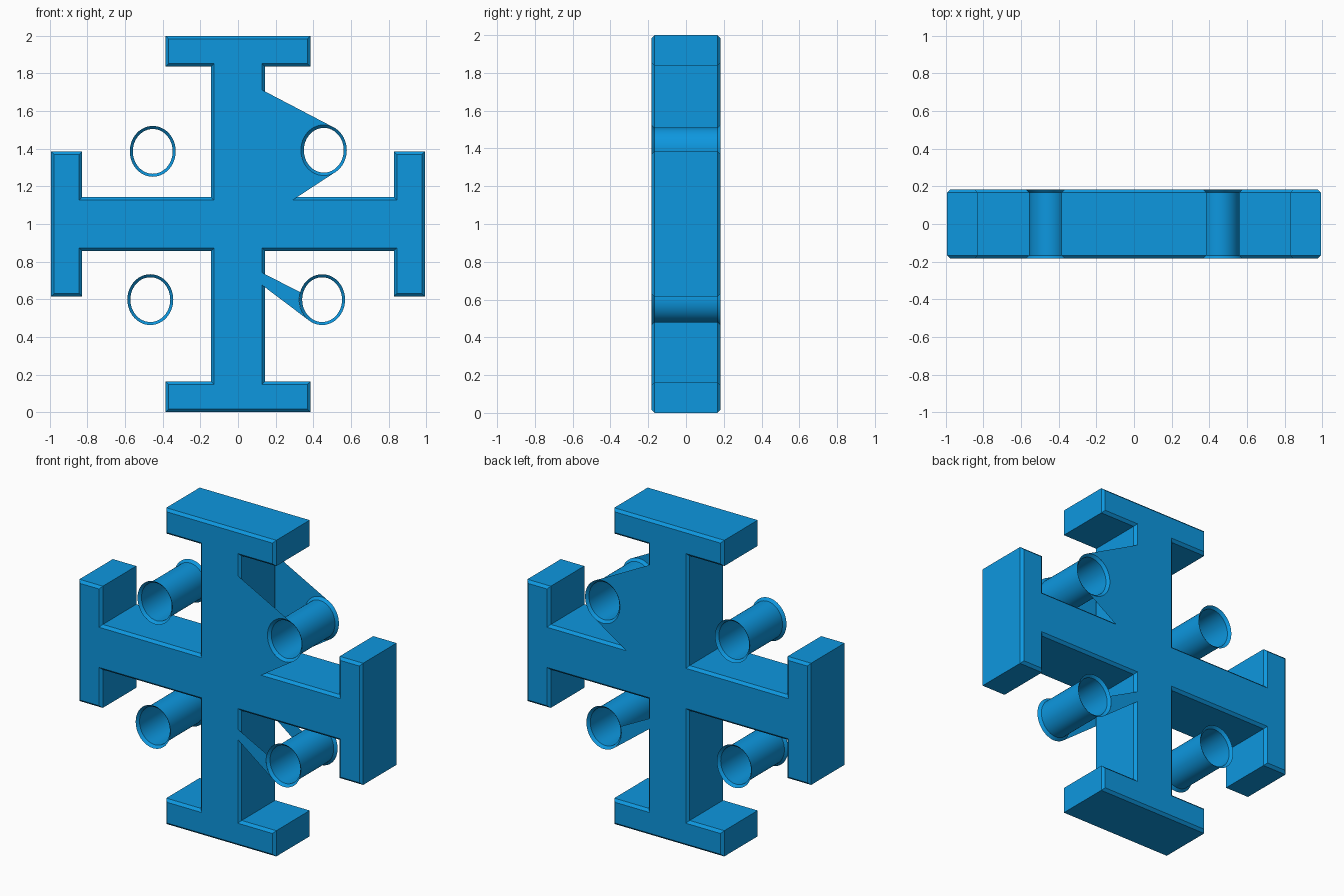
import bpy, bmesh
from math import sin, cos, radians, pi

if "Cube" in bpy.data.objects:
    bpy.data.objects.remove(bpy.data.objects["Cube"])

HALF = 0.183      # half depth in y
BEV = 0.016       # chamfered rim size
# (inset, y) steps from front to back with chamfered rims
PROFILE = [(BEV, -HALF), (0, -HALF + BEV), (0, HALF - BEV), (BEV, HALF)]

blue = bpy.data.materials.new("blue")
blue.diffuse_color = (0.004, 0.31, 0.74, 1)
blue.use_nodes = True
blue.node_tree.nodes["Principled BSDF"].inputs["Base Color"].default_value = blue.diffuse_color


def finish(name, bm):
    me = bpy.data.meshes.new(name)
    bm.to_mesh(me)
    bm.free()
    me.materials.append(blue)
    ob = bpy.data.objects.new(name, me)
    bpy.context.collection.objects.link(ob)
    bpy.ops.object.select_all(action='DESELECT')
    ob.select_set(True)
    bpy.context.view_layer.objects.active = ob
    bpy.ops.object.shade_smooth_by_angle(angle=radians(30))
    return ob


def loft(name, outline, capped):
    """Sweep outline(inset) -> [(x, z)] (counter-clockwise) along PROFILE."""
    bm = bmesh.new()
    rings = [[bm.verts.new((x, y, z)) for x, z in outline(d)] for d, y in PROFILE]
    n = len(rings[0])
    for r, s in zip(rings, rings[1:]):
        for i in range(n):
            j = (i + 1) % n
            bm.faces.new((r[i], r[j], s[j], s[i]))
    if capped:
        bm.faces.new(rings[0][::-1])
        bm.faces.new(rings[-1])
        bmesh.ops.recalc_face_normals(bm, faces=bm.faces[:])
    return finish(name, bm)


# Cross outline: one quarter (upper right), mirrored to the other three
ARM, BAR, TIP, NECK, XTIP, XNECK = 0.143, 0.385, 1.0, 0.837, 0.993, 0.829
quarter = [(XTIP, BAR), (XNECK, BAR), (XNECK, ARM), (ARM, ARM),
           (ARM, NECK), (BAR, NECK), (BAR, TIP)]
half = quarter + [(-x, z) for x, z in reversed(quarter)]
CROSS = half + [(-x, -z) for x, z in half]


def cross_outline(d):
    pts = []
    n = len(CROSS)
    for i, (x, z) in enumerate(CROSS):
        for (ax, az), (bx, bz) in ((CROSS[i - 1], CROSS[i]),
                                   (CROSS[i], CROSS[(i + 1) % n])):
            x -= d * ((bz - az) > 0) - d * ((bz - az) < 0)
            z -= d * ((ax - bx) > 0) - d * ((ax - bx) < 0)
        pts.append((x, z + 1.0))
    return pts


loft("cross_body", cross_outline, True)

# Four open oval tubes with flared rims
RX, RZ = 0.122, 0.135
TUBES = {"upper_left": (-0.453, 1.386), "upper_right": (0.456, 1.392),
         "lower_left": (-0.466, 0.598), "lower_right": (0.447, 0.598)}


def oval(centre, d, angles):
    return [(centre[0] + (RX - BEV + d) * cos(a), centre[1] + (RZ - BEV + d) * sin(a))
            for a in angles]


for key, c in TUBES.items():
    loft("tube_" + key,
         lambda d, c=c: oval(c, d, [2 * pi * i / 48 for i in range(48)]), False)


# Thin webs joining the right tubes to the cross, on front and back
def web(name, pts, centre, a0, a1):
    arc = oval(centre, BEV, [radians(a0 + (a1 - a0) * i / 24) for i in range(25)])
    bm = bmesh.new()
    for y in (-HALF, HALF):
        f = bm.faces.new([bm.verts.new((x, y, z)) for x, z in pts + arc])
        f.normal_update()
        if f.normal.y * y < 0:
            f.normal_flip()
    finish(name, bm)


EDGE = ARM - BEV
web("upper_web", [(0.29, 1 + EDGE), (EDGE, 1 + EDGE), (EDGE, 1.713)],
    TUBES["upper_right"], 68, 304)
web("lower_web", [(EDGE, 0.676), (EDGE, 0.742)], TUBES["lower_right"], 163, 238)
